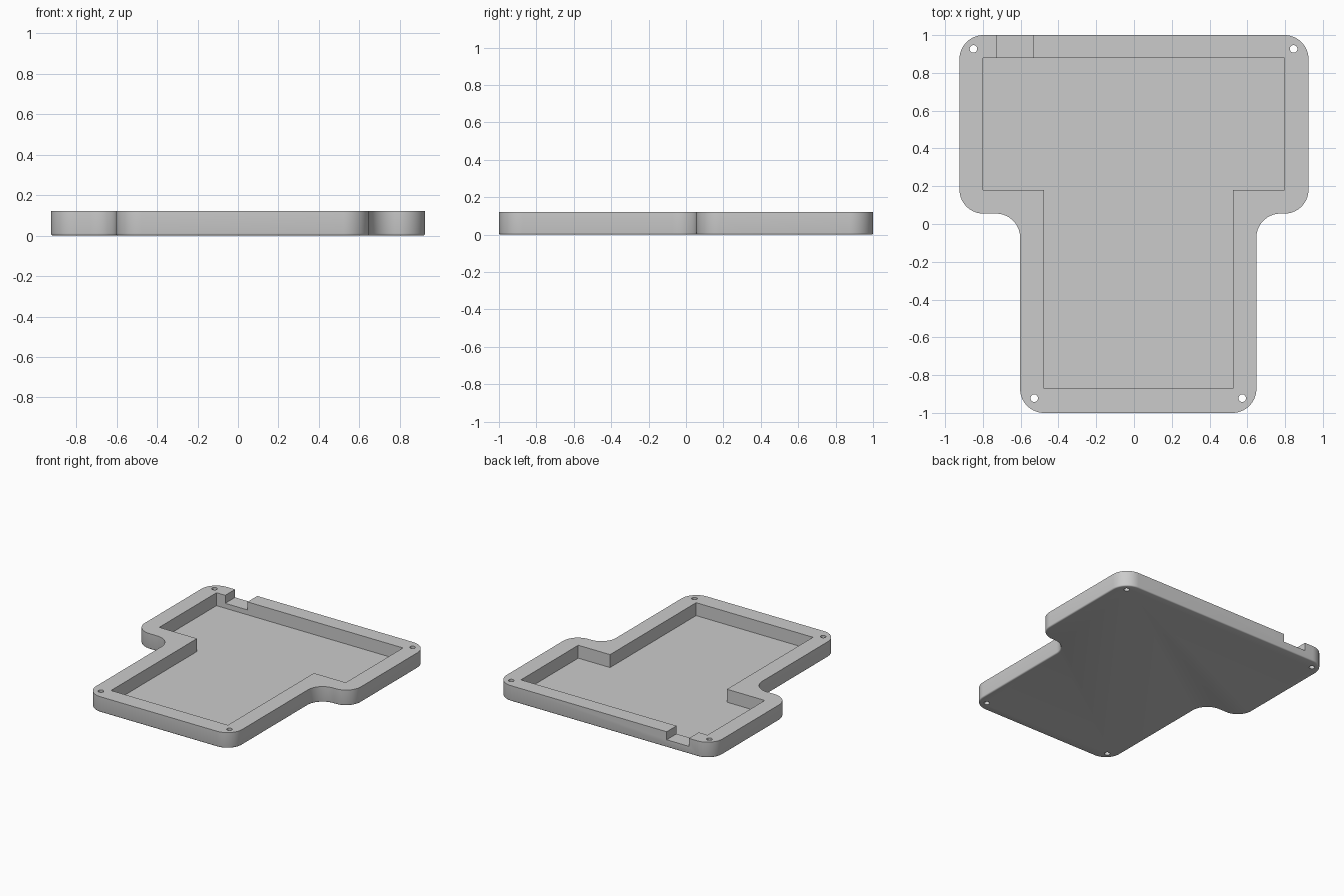
import bpy, bmesh, math
from mathutils import Vector

cube = bpy.data.objects.get("Cube")
if cube:
    bpy.data.objects.remove(cube)

HEIGHT, FLOOR, NOTCH_FLOOR = 0.12, 0.02, 0.058
RADIUS, STEPS = 0.127, 14

grey = bpy.data.materials.new("light grey plastic")
grey.use_nodes = True
colour = (0.6, 0.6, 0.6, 1)
grey.diffuse_color = colour
grey.node_tree.nodes["Principled BSDF"].inputs["Base Color"].default_value = colour


def tee(left, right, stem_left, stem_right, back, step, front):
    """Corners of a T outline, counter-clockwise."""
    return [(stem_left, front), (stem_right, front), (stem_right, step), (right, step),
            (right, back), (left, back), (left, step), (stem_left, step)]


def rounded(corners, radius):
    """Replace each right-angled corner by an arc."""
    points = []
    for i, corner in enumerate(corners):
        c = Vector(corner)
        a = (Vector(corners[i - 1]) - c).normalized()
        b = (Vector(corners[(i + 1) % len(corners)]) - c).normalized()
        for k in range(STEPS + 1):
            t = math.pi / 2 * k / STEPS
            points.append(c + radius * (a * (1 - math.sin(t)) + b * (1 - math.cos(t))))
    return points


def prism(name, outline, z0, z1, fillet=0):
    bm = bmesh.new()
    base = bm.faces.new([bm.verts.new((p[0], p[1], z0)) for p in outline])
    grown = bmesh.ops.extrude_face_region(bm, geom=[base])["geom"]
    for v in grown:
        if isinstance(v, bmesh.types.BMVert):
            v.co.z = z1
    bmesh.ops.recalc_face_normals(bm, faces=bm.faces)
    if fillet:
        rim = [e for e in bm.edges if all(abs(v.co.z - z0) < 1e-5 for v in e.verts)]
        bmesh.ops.bevel(bm, geom=rim, offset=fillet, segments=3, profile=0.5, affect='EDGES')
    mesh = bpy.data.meshes.new(name)
    bm.to_mesh(mesh)
    bm.free()
    mesh.materials.append(grey)
    obj = bpy.data.objects.new(name, mesh)
    bpy.context.collection.objects.link(obj)
    return obj


def circle(x, y, r, n=24):
    return [(x + r * math.cos(math.tau * i / n), y + r * math.sin(math.tau * i / n))
            for i in range(n)]


# Tray body: rounded T with a softened bottom rim
outer = tee(-0.924, 0.924, -0.603, 0.648, 1.0, 0.055, -1.0)
tray = prism("tray", rounded(outer, RADIUS), 0, HEIGHT, fillet=0.01)

# Cutters: pocket, cable notch in the back wall, four screw holes
cutters = [
    prism("pocket_cutter", tee(-0.80, 0.796, -0.476, 0.524, 0.88, 0.18, -0.872), FLOOR, 0.3),
    prism("notch_cutter", [(-0.725, 0.8), (-0.535, 0.8), (-0.535, 1.1), (-0.725, 1.1)],
          NOTCH_FLOOR, 0.3),
]
for x, y in [(-0.85, 0.927), (0.845, 0.927), (-0.528, -0.922), (0.573, -0.922)]:
    cutters.append(prism("screw_hole_cutter", circle(x, y, 0.02), -0.1, 0.3))

for cutter in cutters:
    cut = tray.modifiers.new(cutter.name, 'BOOLEAN')
    cut.operation, cut.solver, cut.object = 'DIFFERENCE', 'EXACT', cutter

# Apply the cuts, then drop the cutters
bpy.context.view_layer.update()
evaluated = tray.evaluated_get(bpy.context.evaluated_depsgraph_get())
tray_mesh = bpy.data.meshes.new_from_object(evaluated)
tray.modifiers.clear()
tray.data = tray_mesh
for cutter in cutters:
    bpy.data.objects.remove(cutter)

bpy.ops.object.select_all(action='DESELECT')
tray.select_set(True)
bpy.context.view_layer.objects.active = tray
bpy.ops.object.shade_smooth_by_angle(angle=math.radians(35))
